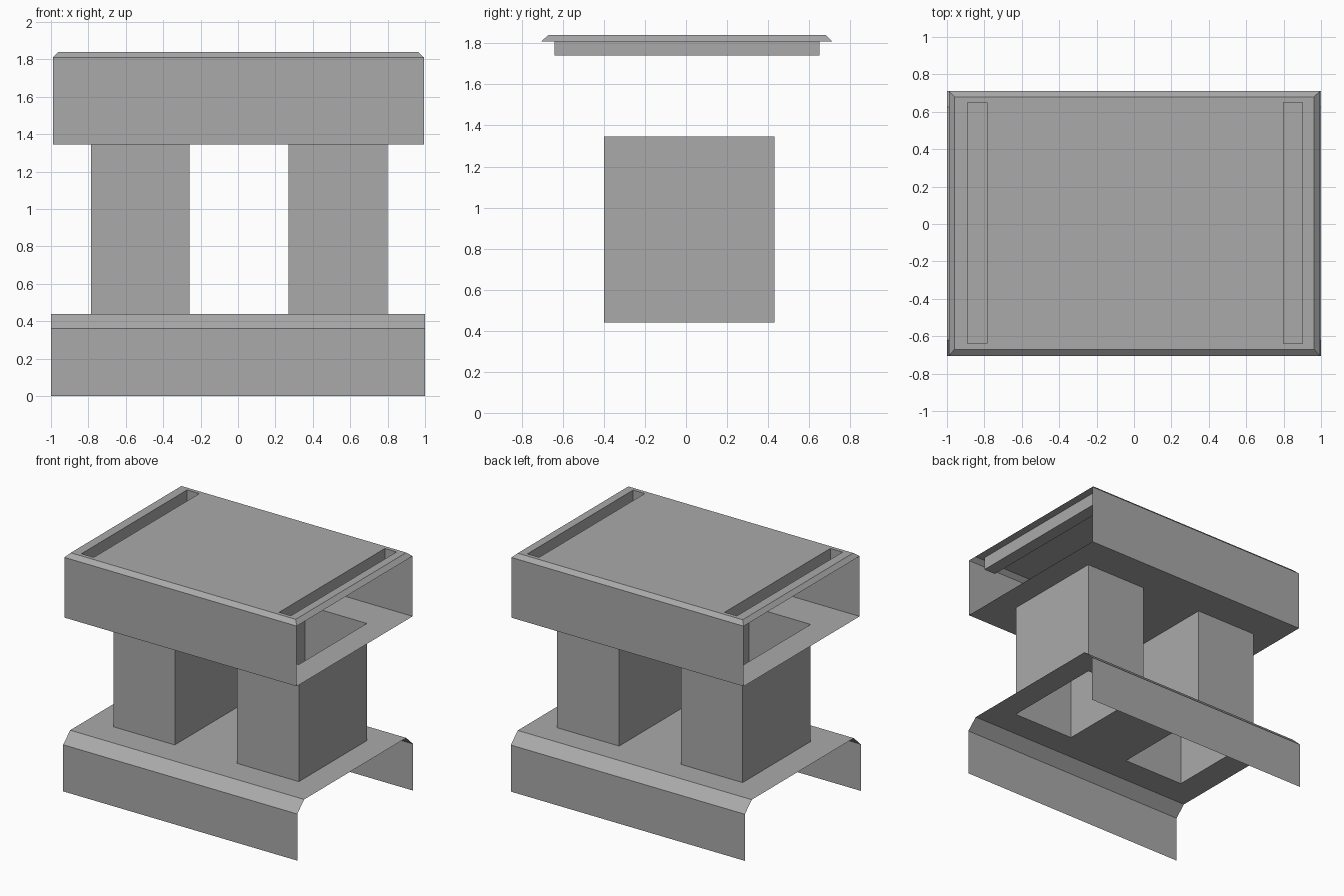
import bpy
import bmesh

cube = bpy.data.objects.get("Cube")
if cube:
    bpy.data.objects.remove(cube, do_unlink=True)

grey = bpy.data.materials.new("plain grey")
grey.use_nodes = True
grey.diffuse_color = (0.4, 0.4, 0.4, 1)
grey.node_tree.nodes["Principled BSDF"].inputs["Base Color"].default_value = (0.4, 0.4, 0.4, 1)

# Shared measurements
LEFT, RIGHT, FRONT, BACK = -1.0, 1.0, -0.705, 0.71
BASE_WALL, BASE_TOP = 0.36, 0.44
CAP_FLOOR, CAP_WALL, CAP_TOP, SLOT_FLOOR = 1.345, 1.81, 1.84, 1.74
PILLARS = {"right": (-0.785, -0.40, -0.26, 0.43), "left": (0.27, -0.40, 0.80, 0.43)}
SLOTS = {"right": (-0.89, -0.64, -0.785, 0.65), "left": (0.80, -0.64, 0.90, 0.65)}


def finish(name, bm):
    bmesh.ops.remove_doubles(bm, verts=bm.verts, dist=0.0001)
    mesh = bpy.data.meshes.new(name)
    bm.to_mesh(mesh)
    bm.free()
    mesh.materials.append(grey)
    obj = bpy.data.objects.new(name, mesh)
    bpy.context.collection.objects.link(obj)
    return obj


def quad(bm, *points):
    return bm.faces.new([bm.verts.new(p) for p in points])


def corners(rect, z):
    x0, y0, x1, y1 = rect
    return [(x0, y0, z), (x1, y0, z), (x1, y1, z), (x0, y1, z)]


def band(bm, lower, upper):
    """Four faces joining two rectangular rings."""
    for i in range(4):
        j = (i + 1) % 4
        quad(bm, lower[i], lower[j], upper[j], upper[i])


def pierced_plate(bm, rect, z, holes, up=True):
    """Flat sheet with rectangular openings."""
    xs = sorted({v for r in [rect, *holes] for v in (r[0], r[2])})
    ys = sorted({v for r in [rect, *holes] for v in (r[1], r[3])})
    for x0, x1 in zip(xs, xs[1:]):
        for y0, y1 in zip(ys, ys[1:]):
            cx, cy = (x0 + x1) / 2, (y0 + y1) / 2
            if any(h[0] < cx < h[2] and h[1] < cy < h[3] for h in holes):
                continue
            face = quad(bm, *corners((x0, y0, x1, y1), z))
            if not up:
                face.normal_flip()


# Base: open-ended channel with sloped shoulders, pierced under the pillars
bm = bmesh.new()
inset = 0.085
for y, inner in ((FRONT, FRONT + inset), (BACK, BACK - inset)):
    a, b = (LEFT, RIGHT) if y < 0 else (RIGHT, LEFT)
    quad(bm, (a, y, 0), (b, y, 0), (b, y, BASE_WALL), (a, y, BASE_WALL))
    quad(bm, (a, y, BASE_WALL), (b, y, BASE_WALL), (b, inner, BASE_TOP), (a, inner, BASE_TOP))
pierced_plate(bm, (LEFT, FRONT + inset, RIGHT, BACK - inset), BASE_TOP, PILLARS.values())
finish("base_channel", bm)

# Pillars: hollow square tubes
for side, rect in PILLARS.items():
    bm = bmesh.new()
    band(bm, corners(rect, BASE_TOP), corners(rect, CAP_FLOOR))
    finish(side + "_pillar", bm)

# Cap floor and its front and back walls, open at both ends
cap = (-0.99, FRONT, 0.995, BACK)
bm = bmesh.new()
pierced_plate(bm, cap, CAP_FLOOR, PILLARS.values(), up=False)
low, high = corners(cap, CAP_FLOOR), corners(cap, CAP_WALL)
for i in (0, 2):
    quad(bm, low[i], low[i + 1 if i == 0 else 3], high[i + 1 if i == 0 else 3], high[i])
finish("cap_body", bm)

# Cap lid: bevelled rim and a slotted top
lid = (-0.96, FRONT + 0.035, 0.962, BACK - 0.03)
bm = bmesh.new()
band(bm, corners(cap, CAP_WALL), corners(lid, CAP_TOP))
pierced_plate(bm, lid, CAP_TOP, SLOTS.values())
finish("cap_lid", bm)

# Recessed troughs hanging in the lid slots
for side, rect in SLOTS.items():
    bm = bmesh.new()
    band(bm, corners(rect, CAP_TOP)[::-1], corners(rect, SLOT_FLOOR)[::-1])
    quad(bm, *corners(rect, SLOT_FLOOR))
    finish(side + "_slot", bm)
